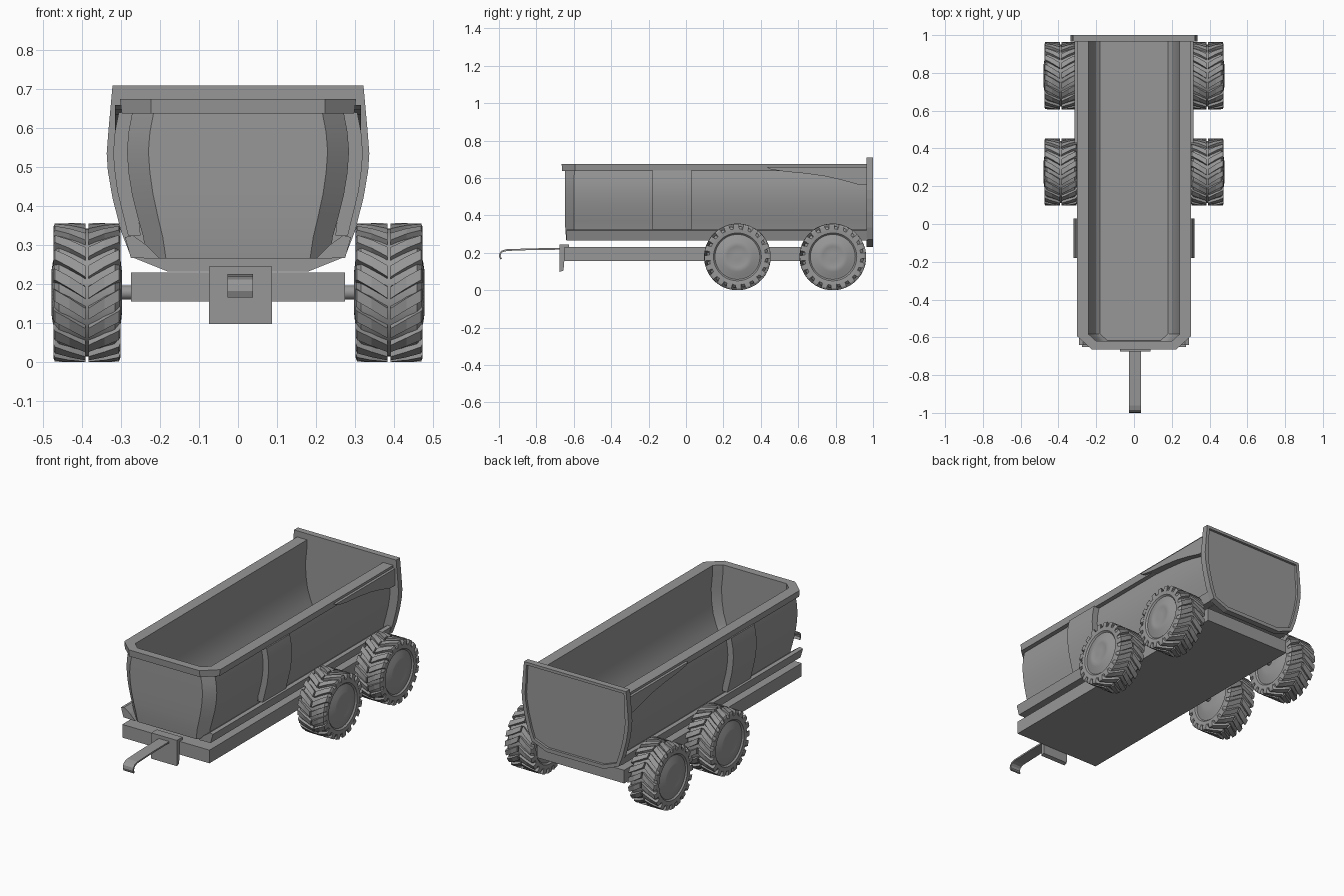
import bpy, bmesh
from math import sin, cos, pi

if "Cube" in bpy.data.objects:
    bpy.data.objects.remove(bpy.data.objects["Cube"])

# Dark grey paint shared by every part
paint = bpy.data.materials.new("dark_grey")
paint.diffuse_color = (.31, .31, .31, 1)
paint.use_nodes = True
paint.node_tree.nodes["Principled BSDF"].inputs["Base Color"].default_value = paint.diffuse_color

def finish(bm, name, smooth=None):
    bmesh.ops.recalc_face_normals(bm, faces=bm.faces)
    me = bpy.data.meshes.new(name)
    bm.to_mesh(me)
    bm.free()
    me.materials.append(paint)
    ob = bpy.data.objects.new(name, me)
    bpy.context.collection.objects.link(ob)
    if smooth:
        bpy.ops.object.select_all(action='DESELECT')
        ob.select_set(True)
        bpy.context.view_layer.objects.active = ob
        bpy.ops.object.shade_smooth_by_angle(angle=smooth)
    return ob

def prism(name, pts, axis, a, b, smooth=None, inset=None):
    """Extrude a 2D outline along x (points are y,z) or y (points are x,z)."""
    bm = bmesh.new()
    put = (lambda p, t: (t, p[0], p[1])) if axis == 'x' else (lambda p, t: (p[0], t, p[1]))
    A = [bm.verts.new(put(p, a)) for p in pts]
    B = [bm.verts.new(put(p, b)) for p in pts]
    n = len(pts)
    bm.faces.new(A)
    end = bm.faces.new(B)
    for i in range(n):
        j = (i + 1) % n
        bm.faces.new((A[i], A[j], B[j], B[i]))
    if inset:
        bmesh.ops.recalc_face_normals(bm, faces=bm.faces)
        bmesh.ops.inset_region(bm, faces=[end], thickness=inset[0])
        ext = bmesh.ops.extrude_face_region(bm, geom=[end])['geom']
        bmesh.ops.delete(bm, geom=[f for f in [end] if f.is_valid], context='FACES')
        for v in ext:
            if isinstance(v, bmesh.types.BMVert):
                v.co.y -= inset[1]
    return finish(bm, name, smooth)

def box(name, x0, x1, y0, y1, z0, z1):
    return prism(name, [(x0, z0), (x1, z0), (x1, z1), (x0, z1)], 'y', y0, y1)

def lathe(name, profile, centre, seg=48):
    """Spin (x, radius) points around the x axis."""
    bm = bmesh.new()
    rings = []
    for x, r in profile:
        rings.append([bm.verts.new((centre[0] + x, centre[1] + r * cos(2 * pi * i / seg),
                                    centre[2] + r * sin(2 * pi * i / seg))) for i in range(seg)])
    for R, S in zip(rings, rings[1:]):
        for i in range(seg):
            j = (i + 1) % seg
            bm.faces.new((R[i], R[j], S[j], S[i]))
    bm.faces.new(rings[0])
    bm.faces.new(rings[-1])
    return finish(bm, name, 0.6)

# Tub: outside up, over the rim, inside down (height, half width, chamfer, front y)
levels = [(.265, .235, .05, -.64), (.32, .243, .05, -.645), (.37, .257, .052, -.647),
          (.43, .272, .054, -.648), (.485, .281, .055, -.648), (.54, .285, .055, -.648),
          (.59, .281, .055, -.648), (.637, .272, .055, -.647), (.637, .298, .075, -.662),
          (.675, .303, .08, -.665), (.675, .24, .04, -.62), (.637, .24, .04, -.62),
          (.54, .25, .04, -.62), (.47, .247, .04, -.62), (.4, .237, .04, -.62),
          (.34, .218, .04, -.62), (.3, .2, .04, -.62), (.285, .18, .04, -.618)]
bm = bmesh.new()
rows = []
for z, w, c, y in levels:
    half = [(w, .97), (w, y + .05 * c / .055), (w - c, y)]
    plan = half + [(-px, py) for px, py in reversed(half)]
    rows.append([bm.verts.new((px, py, z)) for px, py in plan])
for R, S in zip(rows, rows[1:]):
    for i in range(5):
        bm.faces.new((R[i], R[i + 1], S[i + 1], S[i]))
bm.faces.new(rows[0])
bm.faces.new(rows[-1])
bm.faces.new([r[0] for r in rows] + [r[5] for r in reversed(rows)])
finish(bm, "tub", 0.5)

# Tailgate with recessed back panel
side = [(.18, .232), (.275, .27), (.3, .335), (.322, .42), (.334, .49), (.337, .535), (.332, .6), (.322, .71)]
prism("tailgate", side + [(-x, z) for x, z in reversed(side)], 'y', .965, 1.0, inset=(.022, .014))

# Side parts: lower rail, middle rib, rear fender fin
rail = [(.2, .265), (.275, .267), (.29, .32), (.27, .325), (.235, .3)]
rib = [(.25, .325), (.282, .325), (.298, .39), (.31, .44), (.318, .5), (.32, .54), (.316, .59),
       (.306, .64), (.26, .64), (.27, .5)]
fin = [(.43, .66), (.45, .647), (.53, .634), (.64, .624), (.74, .61), (.83, .59), (.92, .565),
       (.966, .565), (.966, .66)]
for s, tag in ((1, "right"), (-1, "left")):
    prism(tag + "_rail", [(s * x, z) for x, z in rail], 'y', -.64, .97)
    prism(tag + "_rib", [(s * x, z) for x, z in rib], 'y', -.18, .03, 0.4)
    prism(tag + "_fin", fin, 'x', s * .265, s * .316)

# Chassis, hitch plate and hooked drawbar
box("chassis", -.275, .275, -.65, .95, .155, .23)
prism("hitch_plate", [(-.675, .098), (-.655, .105), (-.645, .225), (-.625, .23), (-.625, .245), (-.675, .245)],
      'x', -.075, .087)
top = [(-.64, .226), (-.82, .224), (-.96, .219), (-.985, .212), (-.997, .198), (-1.0, .182), (-.993, .165)]
low = [(-.985, .168), (-.991, .182), (-.988, .195), (-.979, .204), (-.957, .21), (-.82, .215), (-.64, .217)]
prism("drawbar", top + low, 'x', -.027, .038)

# Wheels: tyre with dished rim, plus chevron tread lugs
WX, WZ = .388, .178
tyre = [(-.09, .02), (-.09, .055), (-.087, .08), (-.078, .105), (-.074, .12), (-.082, .128), (-.084, .15),
        (-.072, .164), (.072, .164), (.084, .15), (.082, .128), (.074, .12), (.078, .105), (.087, .08),
        (.09, .06), (.088, .055), (.09, .02)]

def lugs(name, cx, cy, n=20):
    bm = bmesh.new()
    # stations: sideways offset, sweep angle, base radius, top radius
    stations = [(.004, 0, .158, .1785), (.045, .15, .158, .1785), (.082, .27, .15, .1775), (.086, .28, .146, .168)]
    for k in range(n):
        for s in (-1, 1):
            prev = None
            for x, sweep, r0, r1 in stations:
                ring = []
                for r, half in ((r0, -.105), (r1, -.085), (r1, .085), (r0, .105)):
                    t = 2 * pi * k / n + sweep + half
                    ring.append(bm.verts.new((cx + s * x, cy - r * cos(t), WZ + r * sin(t))))
                if prev:
                    for i in range(4):
                        j = (i + 1) % 4
                        bm.faces.new((prev[i], prev[j], ring[j], ring[i]))
                else:
                    bm.faces.new(ring)
                prev = ring
            bm.faces.new(prev)
    return finish(bm, name)

for y, pos in ((.275, "front"), (.785, "rear")):
    lathe(pos + "_axle", [(-.31, .018), (.31, .018)], (0, y, WZ), 16)
    for s, tag in ((1, "right"), (-1, "left")):
        label = pos + "_" + tag
        lathe(label + "_wheel", [(s * x, r) for x, r in tyre], (s * WX, y, WZ))
        lugs(label + "_tread", s * WX, y)
